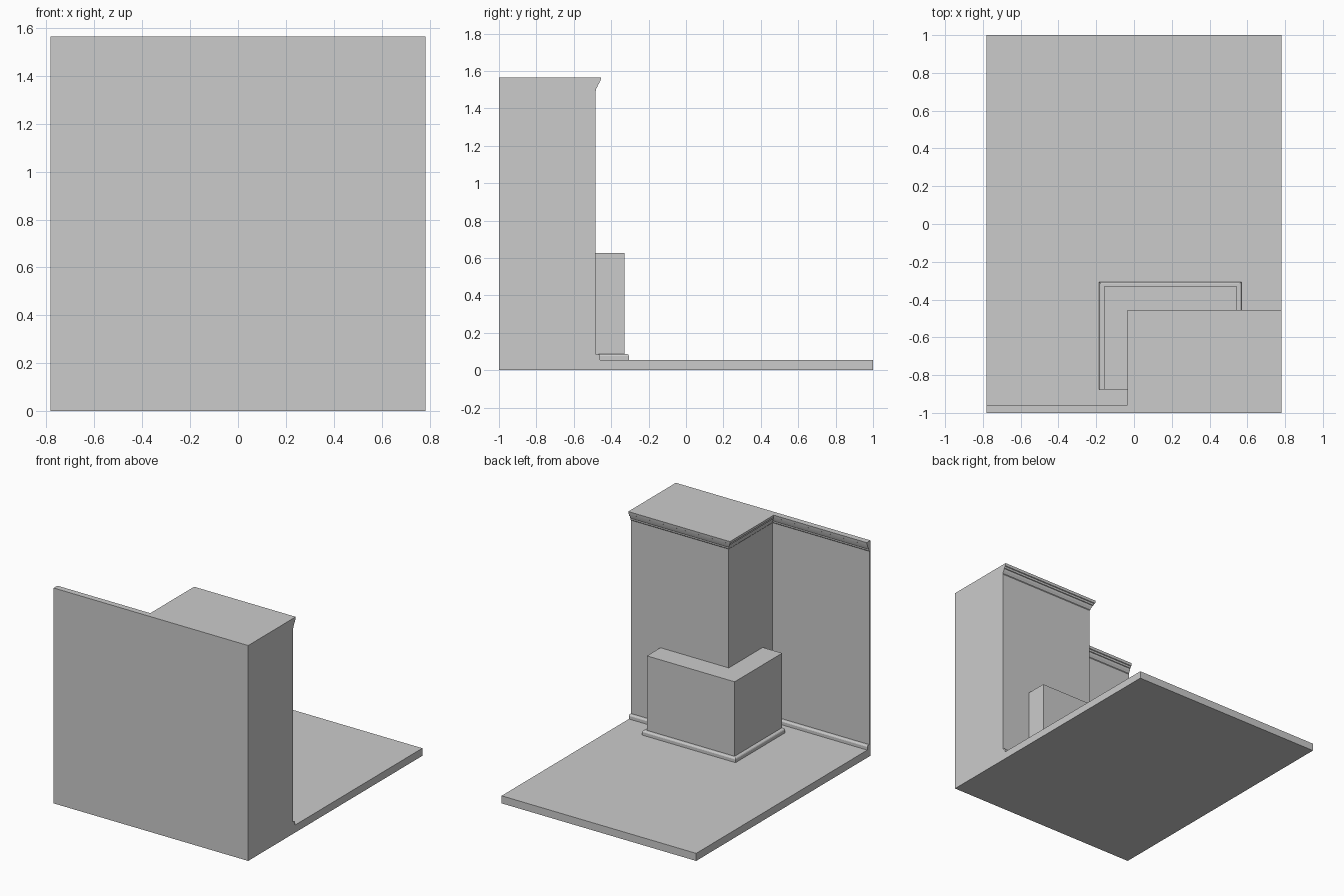
import bpy, bmesh

if "Cube" in bpy.data.objects:
    bpy.data.objects.remove(bpy.data.objects["Cube"])


def make_object(name, bm):
    bmesh.ops.recalc_face_normals(bm, faces=bm.faces)
    mesh = bpy.data.meshes.new(name)
    bm.to_mesh(mesh)
    bm.free()
    obj = bpy.data.objects.new(name, mesh)
    bpy.context.collection.objects.link(obj)
    return obj


def prism(name, outline, z0, z1):
    """Extrude a plan outline vertically."""
    bm = bmesh.new()
    face = bm.faces.new([bm.verts.new((x, y, z0)) for x, y in outline])
    top = bmesh.ops.extrude_face_region(bm, geom=[face])["geom"]
    verts = [v for v in top if isinstance(v, bmesh.types.BMVert)]
    bmesh.ops.translate(bm, vec=(0, 0, z1 - z0), verts=verts)
    return make_object(name, bm)


def moulding(name, path, profile):
    """Sweep an (outward, z) profile along a square-cornered plan path with mitres."""
    normals = []
    for (ax, ay), (bx, by) in zip(path, path[1:]):
        length = abs(bx - ax) + abs(by - ay)
        normals.append(((ay - by) / length, (bx - ax) / length))
    offsets = [normals[0]]
    offsets += [(a[0] + b[0], a[1] + b[1]) for a, b in zip(normals, normals[1:])]
    offsets.append(normals[-1])
    bm = bmesh.new()
    rings = [[bm.verts.new((x + nx * d, y + ny * d, z)) for d, z in profile]
             for (x, y), (nx, ny) in zip(path, offsets)]
    n = len(profile)
    for a, b in zip(rings, rings[1:]):
        for i in range(n):
            j = (i + 1) % n
            bm.faces.new((a[i], a[j], b[j], b[i]))
    bm.faces.new(rings[0])
    bm.faces.new(rings[-1][::-1])
    return make_object(name, bm)


# Main dimensions
W, FLOOR, TOP = 0.782, 0.055, 1.565
wall_line = [(-W, -0.988), (-0.004, -0.988), (-0.004, -0.485), (W, -0.485)]

# Floor slab and stepped wall
prism("floor", wall_line + [(W, 1), (-W, 1)], 0, FLOOR)
prism("wall", wall_line + [(W, -1), (-W, -1)], 0, TOP)

# Low box wrapping the wall corner
box_line = [(-0.16, -0.875), (-0.16, -0.33), (0.545, -0.33), (0.545, -0.485)]
prism("corner_box", box_line + [(-0.004, -0.485), (-0.004, -0.875)], FLOOR, 0.627)

# Skirting around wall and box
skirting = [(0, FLOOR), (0.024, FLOOR), (0.024, 0.077), (0.021, 0.083),
            (0.016, 0.086), (0, 0.086)]
moulding("wall_skirting", wall_line, skirting)
moulding("box_skirting", box_line, skirting)

# Stepped crown moulding
crown = [(0, 1.49), (0.004, 1.495), (0.004, 1.503), (0.011, 1.514), (0.015, 1.528),
         (0.020, 1.530), (0.023, 1.543), (0.028, 1.546), (0.031, TOP), (0, TOP)]
moulding("crown", wall_line, crown)
